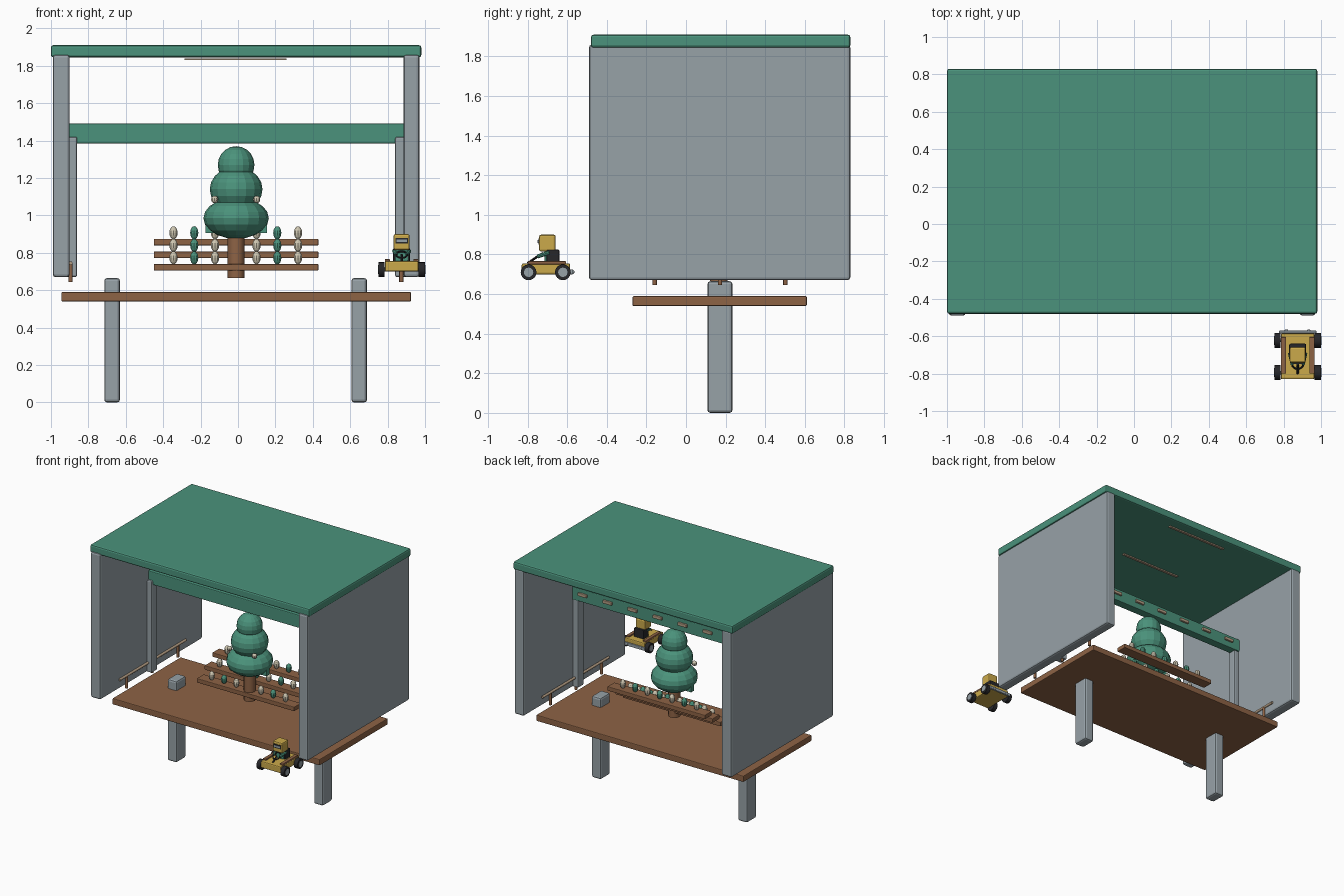
import bpy
import math
from mathutils import Vector

if "Cube" in bpy.data.objects:
    bpy.data.objects.remove(bpy.data.objects["Cube"], do_unlink=True)


def material(name, r, g, b):
    m = bpy.data.materials.new(name)
    m.use_nodes = True
    m.diffuse_color = (r, g, b, 1)
    m.node_tree.nodes["Principled BSDF"].inputs["Base Color"].default_value = (r, g, b, 1)
    return m


GREEN = material("leaf_green", .07, .29, .20)
GREY = material("stone_grey", .31, .36, .39)
BROWN = material("wood_brown", .27, .125, .06)
IVORY = material("ivory", .62, .57, .44)
TAN = material("warm_tan", .46, .34, .23)
YELLOW = material("kart_yellow", .60, .40, .07)
BLACK = material("rubber_black", .02, .02, .023)


def finish(name, mat):
    o = bpy.context.object
    o.name = name
    o.data.materials.append(mat)
    return o


def box(name, mat, x, y, z, bevel=0.0, tilt=0.0):
    """Box given by its (min, max) extents on each axis."""
    spans = (x, y, z)
    bpy.ops.mesh.primitive_cube_add(size=1, location=[(a + b) / 2 for a, b in spans])
    o = finish(name, mat)
    o.scale = [b - a for a, b in spans]
    bpy.ops.object.transform_apply(location=False, rotation=False, scale=True)
    o.rotation_euler.x = tilt
    if bevel:
        mod = o.modifiers.new("rounded_edges", "BEVEL")
        mod.width = bevel
        mod.segments = 2
    return o


def ball(name, mat, loc, radii, segments=16, rings=10):
    bpy.ops.mesh.primitive_uv_sphere_add(segments=segments, ring_count=rings, location=loc)
    o = finish(name, mat)
    o.scale = radii
    return o


def rod(name, mat, start, end, radius, sides=12):
    a, b = Vector(start), Vector(end)
    d = b - a
    bpy.ops.mesh.primitive_cylinder_add(vertices=sides, radius=radius, depth=d.length,
                                        location=(a + b) / 2)
    o = finish(name, mat)
    o.rotation_euler = d.to_track_quat("Z", "Y").to_euler()
    bpy.ops.object.shade_smooth_by_angle(angle=math.radians(40))
    return o


# Shelter: roof, side walls, cross beam with inner posts
box("roof", GREEN, (-1, .98), (-.48, .83), (1.845, 1.91), .012)
box("left_wall", GREY, (.885, .97), (-.49, .83), (.67, 1.86), .015)
box("right_wall", GREY, (-.99, -.90), (-.49, .83), (.67, 1.86), .015)
box("cross_beam", GREEN, (-.91, .89), (.13, .20), (1.385, 1.49), .006)
box("left_inner_post", GREY, (.84, .92), (.115, .19), (.67, 1.42), .01)
box("right_inner_post", GREY, (-.94, -.86), (.115, .19), (.67, 1.42), .01)

# Lamps along the beam and strips under the roof
for i in range(8):
    cx = -.79 + i * .2257
    box("beam_lamp", TAN, (cx - .04, cx + .04), (.195, .215), (1.435, 1.46), .004)
for y in (-.37, .18, .74):
    box("ceiling_strip", TAN, (-.285, .26), (y - .01, y + .01), (1.83, 1.84))

# Platform and legs
box("floor", BROWN, (-.945, .925), (-.27, .61), (.54, .59), .006)
for x in (-.673, .648):
    box("leg", GREY, (x - .042, x + .042), (.108, .235), (0, .665), .015)

# Side railings
for x in (-.895, .873):
    rod("railing", TAN, (x, -.25, .745), (x, .605, .745), .01)
    for y in (-.158, .172, .502):
        rod("railing_post", BROWN, (x, y, .645), (x, y, .745), .011)

# Stepped benches with egg shaped figures
for row in range(3):
    y, z = .155 + row * .1, .705 + row * .067
    box("bench", BROWN, (-.45, .43), (y - .045, y + .045), (z, z + .035), .005)
    for i in range(7):
        ball("seated_egg", GREEN if i % 2 else IVORY,
             (-.345 + i * .111, y, z + .068), (.023, .023, .035), 10, 8)

# Tree
TX, TY = -.01, .165
rod("tree_trunk", BROWN, (TX, TY, .665), (TX, TY, .95), .045)
for z, r, h in ((.985, .175, .11), (1.14, .141, .12), (1.27, .098, .10)):
    ball("tree_crown", GREEN, (TX, TY, z), (r, r, h))
box("crown_base", GREEN, (TX - .165, TX + .165), (TY - .02, TY + .02), (.905, .98))
for x in (-.125, .1):
    ball("tree_ornament", IVORY, (x, .07, 1.085), (.02, .02, .02), 10, 8)

# Kart body
KX = .875
box("kart_body", YELLOW, (KX - .09, KX + .09), (-.83, -.585), (.70, .755), .008)
box("kart_bumper", GREY, (KX - .10, KX + .10), (-.585, -.57), (.70, .725), .004)
box("kart_seat", BLACK, (KX - .045, KX + .045), (-.705, -.64), (.75, .825), .006)
for s in (-1, 1):
    cx = KX + s * .076
    box("kart_side_rail", BROWN, (cx - .014, cx + .014), (-.80, -.605), (.75, .766), .003)
    ball("kart_exhaust", GREY, (KX + s * .06, -.575, .712), (.012, .012, .012), 10, 6)
    for y in (-.795, -.622):
        wx = KX + s * .108
        rod("wheel", BLACK, (wx - .017, y, .71), (wx + .017, y, .71), .04, 16)
        rod("hubcap", GREY, (KX + s * .12, y, .71), (KX + s * .127, y, .71), .024, 12)
for y in (-.795, -.622):
    rod("axle", GREY, (KX - .1, y, .71), (KX + .1, y, .71), .009, 8)

# Steering gear
rod("steering_column", BLACK, (KX, -.80, .755), (KX, -.75, .79), .006, 8)
bpy.ops.mesh.primitive_torus_add(major_radius=.03, minor_radius=.005, major_segments=16,
                                 minor_segments=6, location=(KX, -.75, .79),
                                 rotation=(math.radians(35), 0, 0))
finish("steering_wheel", BLACK)

# Driver
box("driver_body", GREEN, (KX - .035, KX + .035), (-.715, -.68), (.755, .82), .006)
for s in (-1, 1):
    rod("driver_arm", GREEN, (KX + s * .042, -.69, .81), (KX + s * .028, -.75, .79), .01, 8)
box("driver_head", YELLOW, (KX - .043, KX + .043), (-.742, -.658), (.815, .90), .01)
box("driver_visor", BLACK, (KX - .034, KX + .034), (-.746, -.738), (.85, .88))
box("visor_shine", GREY, (KX - .028, KX + .028), (-.749, -.744), (.858, .872))
